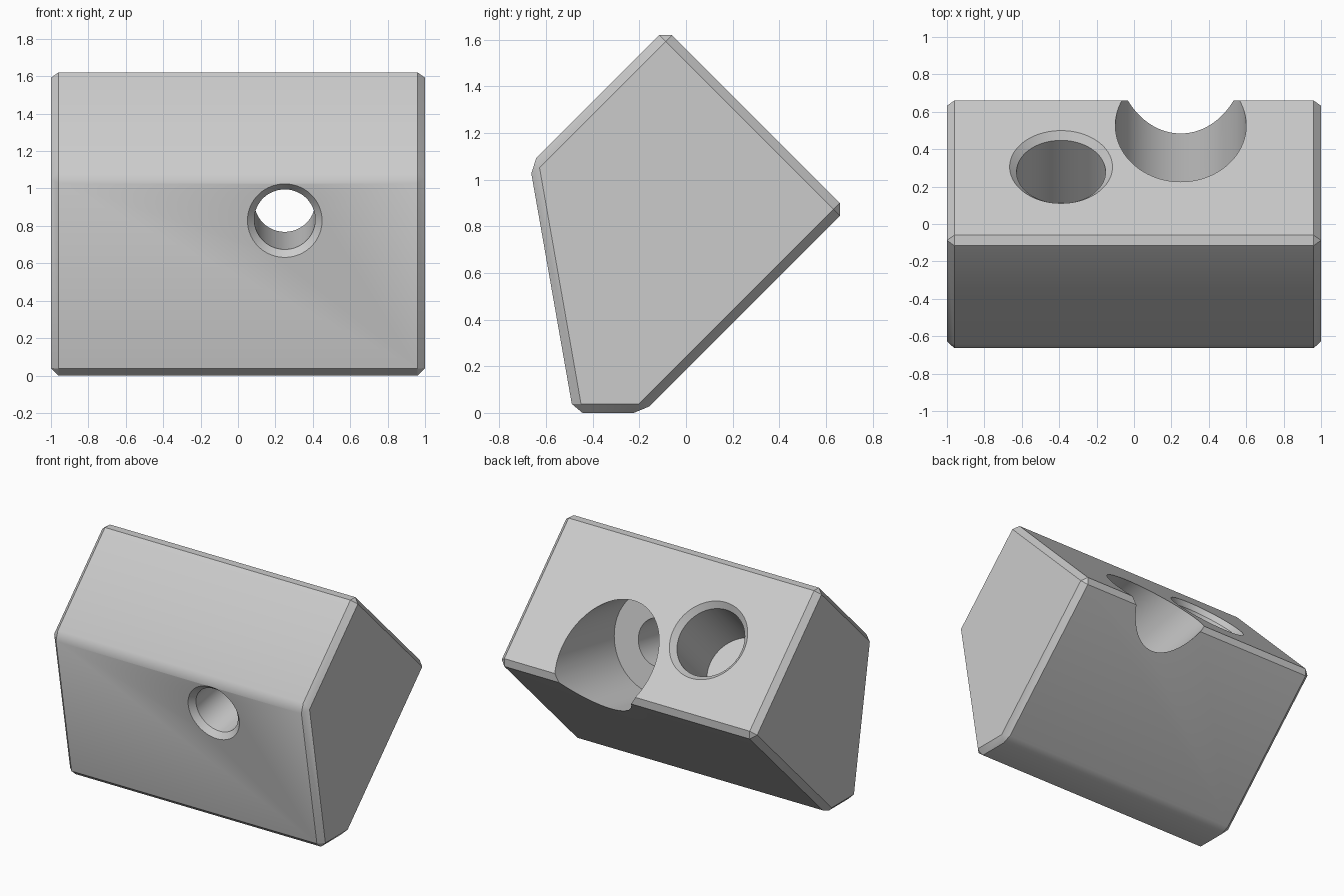
import bpy
import bmesh
import math
from mathutils import Vector

old = bpy.data.objects.get("Cube")
if old:
    bpy.data.objects.remove(old, do_unlink=True)

grey = bpy.data.materials.new("plain grey")
grey.use_nodes = True
GREY = (0.6, 0.6, 0.6, 1)
grey.diffuse_color = GREY
grey.node_tree.nodes["Principled BSDF"].inputs["Base Color"].default_value = GREY


def make_object(name, bm):
    bmesh.ops.recalc_face_normals(bm, faces=bm.faces)
    mesh = bpy.data.meshes.new(name)
    bm.to_mesh(mesh)
    bm.free()
    mesh.materials.append(grey)
    obj = bpy.data.objects.new(name, mesh)
    bpy.context.collection.objects.link(obj)
    return obj


def bore_cutter(name, centre, inward, profile, sides=96):
    """Revolve (depth, radius) steps around the bore axis."""
    bm = bmesh.new()
    turn = Vector(inward).to_track_quat("Z", "Y")
    rings = []
    for depth, radius in profile:
        ring = []
        for i in range(sides):
            a = math.tau * i / sides
            p = Vector((radius * math.cos(a), radius * math.sin(a), depth))
            ring.append(bm.verts.new(Vector(centre) + turn @ p))
        rings.append(ring)
    for low, high in zip(rings, rings[1:]):
        for i in range(sides):
            j = (i + 1) % sides
            bm.faces.new((low[i], low[j], high[j], high[i]))
    bm.faces.new(rings[0][::-1])
    bm.faces.new(rings[-1])
    obj = make_object(name, bm)
    obj.hide_render = True
    return obj


# Block: five-sided prism with every edge chamfered
side_profile = [(-0.483, 0), (-0.185, 0), (0.6875, 0.8725),
                (-0.0875, 1.6475), (-0.67, 1.065)]
bm = bmesh.new()
end = bm.faces.new([bm.verts.new((-1, y, z)) for y, z in side_profile])
grown = bmesh.ops.extrude_face_region(bm, geom=[end], use_keep_orig=True)
bmesh.ops.translate(bm, vec=(2, 0, 0),
                    verts=[v for v in grown["geom"] if isinstance(v, bmesh.types.BMVert)])
bmesh.ops.recalc_face_normals(bm, faces=bm.faces)
bmesh.ops.bevel(bm, geom=bm.edges[:], offset=0.039, offset_type="OFFSET",
                segments=1, profile=0.5, affect="EDGES")
block = make_object("angled_block", bm)

# Stepped bore square to the front face, wide at the back
tilt = math.radians(10)
stepped_bore = bore_cutter(
    "stepped_bore_cutter", (0.25, -0.629, 0.828),
    (0, math.cos(tilt), math.sin(tilt)),
    [(-0.1, 0.3), (0.037, 0.163), (0.58, 0.163), (0.58, 0.35), (2, 0.35)])

# Blind socket square to the upper back face
socket = bore_cutter(
    "socket_cutter", (-0.39, 0.305, 1.255), (0, -1, -1),
    [(-0.1, 0.375), (0.037, 0.238), (0.51, 0.238)])

bpy.ops.object.select_all(action="DESELECT")
bpy.context.view_layer.objects.active = block
block.select_set(True)
for cutter in (stepped_bore, socket):
    cut = block.modifiers.new(cutter.name, "BOOLEAN")
    cut.operation = "DIFFERENCE"
    cut.solver = "EXACT"
    cut.object = cutter
    bpy.ops.object.modifier_apply(modifier=cut.name)
    bpy.data.objects.remove(cutter, do_unlink=True)

bpy.ops.object.shade_smooth_by_angle(angle=math.radians(30))
